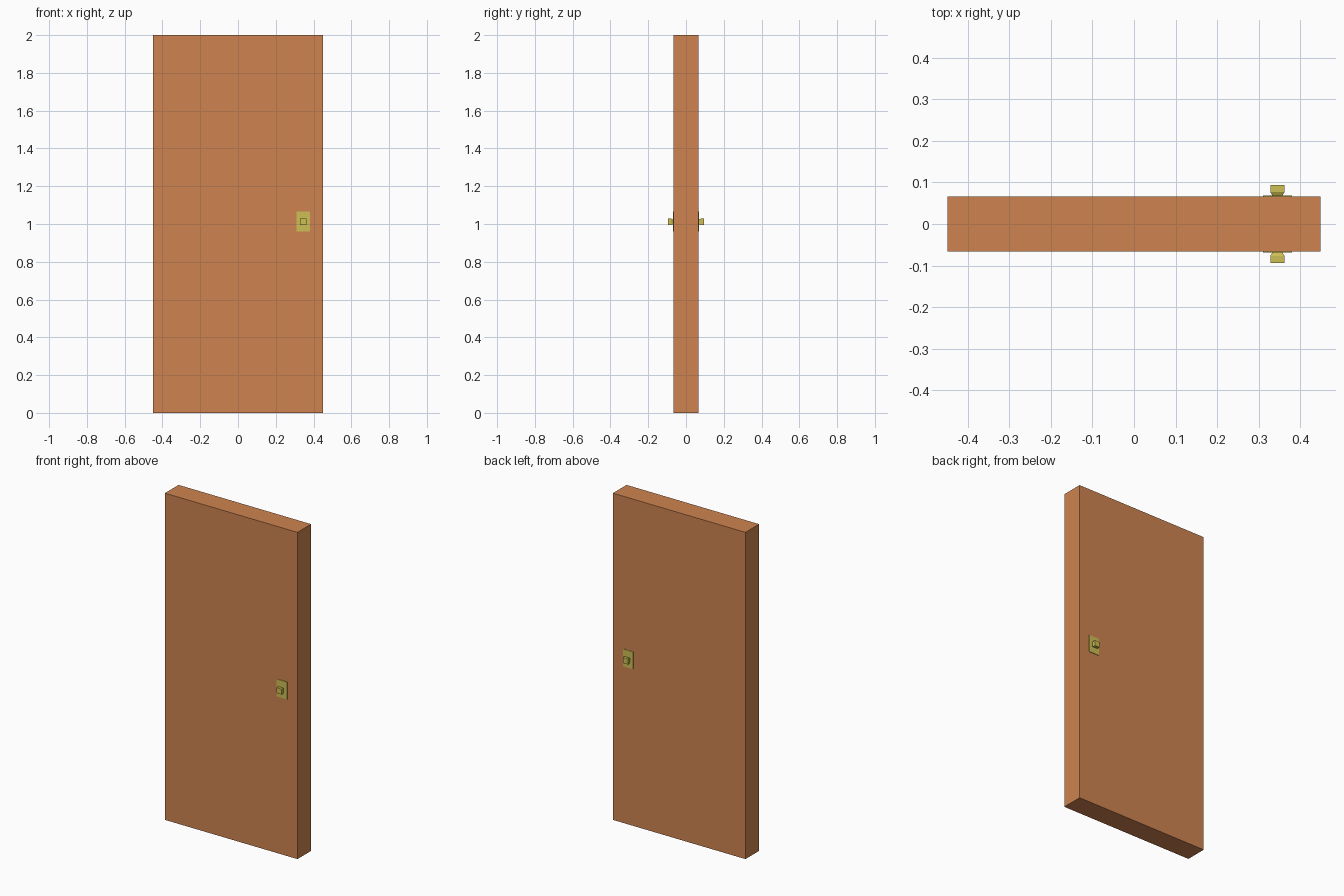
import bpy, bmesh

if "Cube" in bpy.data.objects:
    bpy.data.objects.remove(bpy.data.objects["Cube"])


def material(name, color):
    m = bpy.data.materials.new(name)
    m.diffuse_color = color
    m.use_nodes = True
    m.node_tree.nodes["Principled BSDF"].inputs["Base Color"].default_value = m.diffuse_color
    return m


def square_loft(name, center, sections, mat):
    """Loft rectangles (y, half width, half height) along y."""
    bm = bmesh.new()
    cx, cz = center
    rings = [[bm.verts.new((cx + sx * w, y, cz + sz * h))
              for sx, sz in ((-1, -1), (1, -1), (1, 1), (-1, 1))]
             for y, w, h in sections]
    for a, b in zip(rings, rings[1:]):
        for i in range(4):
            j = (i + 1) % 4
            bm.faces.new((a[i], a[j], b[j], b[i]))
    bm.faces.new(rings[0])
    bm.faces.new(rings[-1])
    bmesh.ops.recalc_face_normals(bm, faces=bm.faces)
    mesh = bpy.data.meshes.new(name)
    bm.to_mesh(mesh)
    bm.free()
    obj = bpy.data.objects.new(name, mesh)
    bpy.context.collection.objects.link(obj)
    mesh.materials.append(mat)
    return obj


wood = material("wood", (0.62, 0.23, 0.08, 1))
brass = material("brass", (0.62, 0.52, 0.09, 1))

HALF = 0.066  # half door thickness

# Door slab
square_loft("door_panel", (0, 1), [(-HALF, 0.449, 1), (HALF, 0.449, 1)], wood)

# Plate and flared square knob, mirrored to the back
plate = square_loft("handle_plate", (0.345, 1.013),
                    [(-HALF, 0.035, 0.053), (-HALF - 0.003, 0.035, 0.053)], brass)
knob = square_loft("door_knob", (0.345, 1.011),
                   [(-HALF - 0.002, 0.012, 0.012), (-HALF - 0.011, 0.017, 0.017),
                    (-HALF - 0.028, 0.017, 0.017)], brass)
for obj in (plate, knob):
    mod = obj.modifiers.new("both_sides", 'MIRROR')
    mod.use_axis = (False, True, False)
    mod.use_mirror_merge = False
